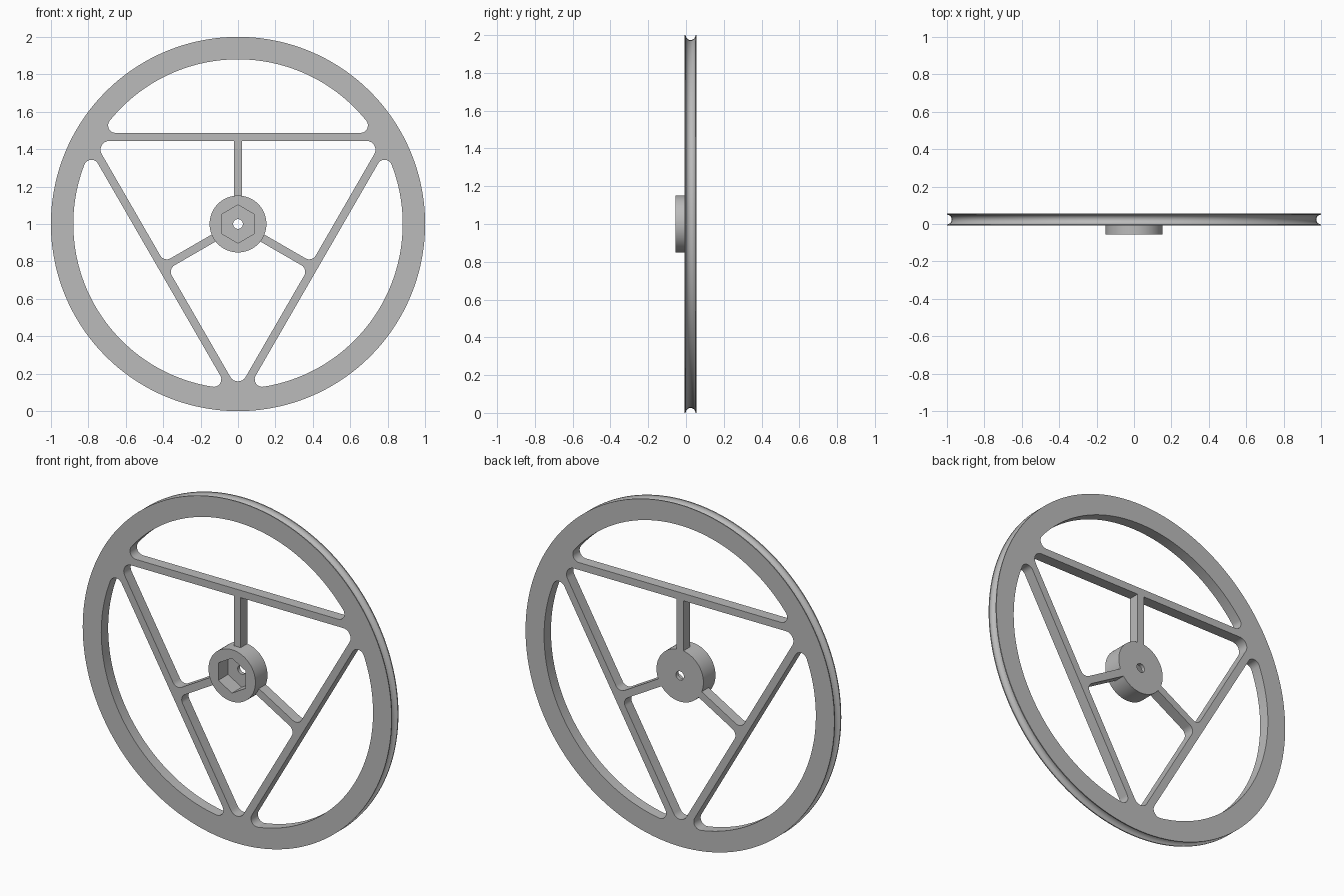
import bpy, bmesh, math
from mathutils import Vector

if "Cube" in bpy.data.objects:
    bpy.data.objects.remove(bpy.data.objects["Cube"])

FRONT, WHEEL_FRONT, BACK = -0.056, -0.008, 0.056
CENTRE = Vector((0, 0, 1))
RIM_INNER, BAR_IN, BAR_OUT = 0.88, 0.444, 0.487
HALF_SPOKE, HUB_R, FILLET = 0.0215, 0.152, 0.04
HUB_CUT = 0.14

grey = bpy.data.materials.new("plain grey")
grey.use_nodes = True
grey.diffuse_color = (0.5, 0.5, 0.5, 1)
grey.node_tree.nodes["Principled BSDF"].inputs["Base Color"].default_value = (0.5, 0.5, 0.5, 1)


def polar(angle, r, t=0.0):
    """Point at radius r along a direction in degrees, shifted sideways by t."""
    a = math.radians(angle)
    return Vector((r * math.cos(a) - t * math.sin(a), r * math.sin(a) + t * math.cos(a)))


def arc(centre, r, start, end, n):
    return [centre + polar(start + (end - start) * i / n, r) for i in range(n + 1)]


def round_corner(before, corner, after, r, n=8):
    if r == 0:
        return [corner]
    u, v = (before - corner).normalized(), (after - corner).normalized()
    half = u.angle(v) / 2
    centre = corner + (u + v).normalized() * r / math.sin(half)
    p = corner + u * r / math.tan(half) - centre
    q = corner + v * r / math.tan(half) - centre
    sweep = p.angle(q)
    return [centre + (p * math.sin((1 - i / n) * sweep) + q * math.sin(i / n * sweep)) / math.sin(sweep)
            for i in range(n + 1)]


def add_prism(bm, points, y0, y1):
    face = bm.faces.new([bm.verts.new(CENTRE + Vector((p.x, y0, p.y))) for p in points])
    new = bmesh.ops.extrude_face_region(bm, geom=[face])["geom"]
    bmesh.ops.translate(bm, vec=(0, y1 - y0, 0), verts=[g for g in new if isinstance(g, bmesh.types.BMVert)])


def make_object(name, bm):
    bmesh.ops.recalc_face_normals(bm, faces=bm.faces)
    mesh = bpy.data.meshes.new(name)
    bm.to_mesh(mesh)
    bm.free()
    mesh.materials.append(grey)
    obj = bpy.data.objects.new(name, mesh)
    bpy.context.collection.objects.link(obj)
    return obj


def prisms(name, outlines, y0, y1):
    bm = bmesh.new()
    for points in outlines:
        add_prism(bm, points, y0, y1)
    return make_object(name, bm)


def cut(obj, cutter):
    cutter.hide_render = True
    mod = obj.modifiers.new("cut", 'BOOLEAN')
    mod.operation, mod.solver, mod.object = 'DIFFERENCE', 'EXACT', cutter
    bpy.context.view_layer.update()
    graph = bpy.context.evaluated_depsgraph_get()
    mesh = bpy.data.meshes.new_from_object(obj.evaluated_get(graph))
    obj.modifiers.clear()
    obj.data = mesh
    bpy.data.objects.remove(cutter)


def smooth(obj):
    bpy.ops.object.select_all(action='DESELECT')
    obj.select_set(True)
    bpy.context.view_layer.objects.active = obj
    bpy.ops.object.shade_smooth_by_angle(angle=math.radians(30))


# Wheel disc: spun rim profile with a round groove, capped front and back
middle, groove = (WHEEL_FRONT + BACK) / 2, 0.026
profile = [(1, WHEEL_FRONT)]
for i in range(13):
    a = math.pi * i / 12
    profile.append((1 - groove * math.sin(a), middle - groove * math.cos(a)))
profile.append((1, BACK))
bm = bmesh.new()
verts = [bm.verts.new((r, y, 1)) for r, y in profile]
edges = [bm.edges.new(pair) for pair in zip(verts, verts[1:])]
bmesh.ops.spin(bm, geom=verts + edges, cent=CENTRE, axis=(0, 1, 0), angle=math.tau, steps=144)
bmesh.ops.remove_doubles(bm, verts=bm.verts, dist=0.0001)
bmesh.ops.holes_fill(bm, edges=bm.edges, sides=0)
wheel = make_object("wheel_rim_and_spokes", bm)

# Openings between the rim and the three straight bars
openings = []
seg_r = BAR_OUT + FILLET
seg_t = math.sqrt((RIM_INNER - FILLET) ** 2 - seg_r ** 2)
tip = math.degrees(math.atan2(seg_t, seg_r))
origin = Vector((0, 0))
for a in (90, 210, 330):
    openings.append(arc(polar(a, seg_r, -seg_t), FILLET, a - 180, a - tip, 10)
                    + arc(origin, RIM_INNER, a - tip, a + tip, 48)[1:-1]
                    + arc(polar(a, seg_r, seg_t), FILLET, a + tip, a + 180, 10))

# Openings inside the triangle; the upright spoke meets its bar with sharp corners
root = math.sqrt(HUB_CUT ** 2 - HALF_SPOKE ** 2)
lean = math.degrees(math.asin(HALF_SPOKE / HUB_CUT))
for a, first, second in ((90, 0, FILLET), (210, FILLET, FILLET), (330, FILLET, 0)):
    b = a + 120
    p = [polar(a, root, HALF_SPOKE), polar(a, BAR_IN, HALF_SPOKE), polar(a + 60, BAR_IN * 2),
         polar(b, BAR_IN, -HALF_SPOKE), polar(b, root, -HALF_SPOKE)]
    openings.append([p[0]] + round_corner(p[0], p[1], p[2], first)
                    + round_corner(p[1], p[2], p[3], 0.047)
                    + round_corner(p[2], p[3], p[4], second) + [p[4]]
                    + arc(origin, HUB_CUT, b - lean, a + lean, 16)[1:-1])

# Seat for the hub
openings.append(arc(origin, 0.12, 0, 360, 48)[:-1])
cut(wheel, prisms("opening_cutter", openings, -0.2, 0.2))
smooth(wheel)

# Hub with hexagonal pocket and axle hole
hub = prisms("hub", [arc(origin, HUB_R, 0, 360, 64)[:-1]], FRONT, BACK)
cut(hub, prisms("hex_cutter", [arc(origin, 0.102, 30, 390, 6)[:-1]], -0.2, FRONT + 0.09))
cut(hub, prisms("axle_cutter", [arc(origin, 0.026, 0, 360, 32)[:-1]], -0.2, 0.2))
smooth(hub)
